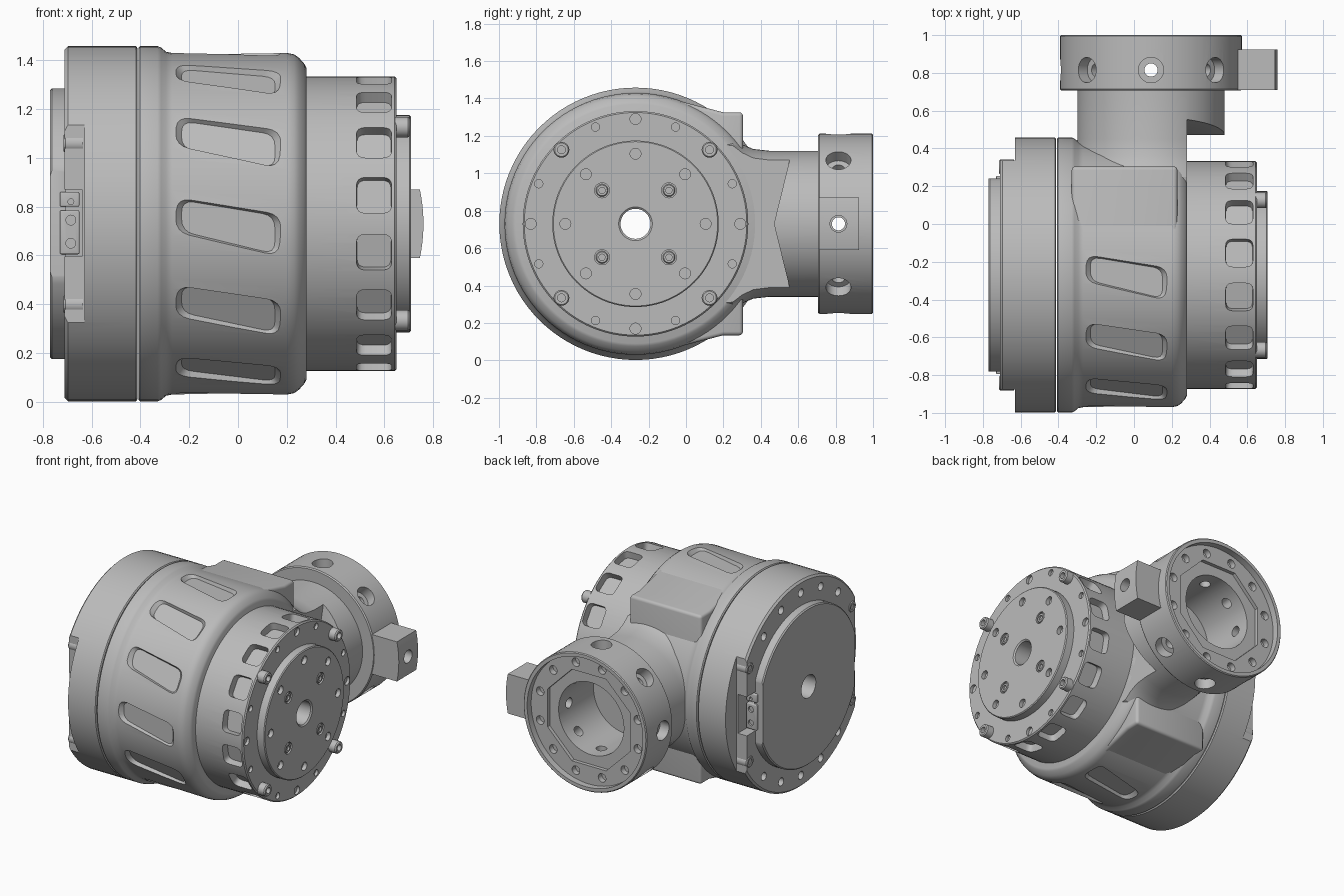
import bpy, bmesh
from math import pi, cos, sin, radians, sqrt
from mathutils import Matrix, Vector

cube = bpy.data.objects.get("Cube")
if cube:
    bpy.data.objects.remove(cube)

grey = bpy.data.materials.new("machined_grey")
grey.use_nodes = True
grey.diffuse_color = (0.5, 0.5, 0.5, 1)
grey.node_tree.nodes["Principled BSDF"].inputs["Base Color"].default_value = (0.5, 0.5, 0.5, 1)


def frame(origin, x, y, z):
    m = Matrix((x, y, z)).transposed().to_4x4()
    m.translation = origin
    return m


# Local z is the turning axis; angle 0 points up
MOTOR = frame((0, -0.27, 0.73), (0, 0, 1), (0, -1, 0), (1, 0, 0))
REAR = MOTOR @ Matrix.Rotation(pi, 4, 'Y')
ARM = frame((0.09, 0, 0.73), (0, 0, 1), (1, 0, 0), (0, 1, 0))
SIDE = frame((0, 0, 0), (0, 1, 0), (0, 0, 1), (1, 0, 0))
# Maps a prism outline (axial, tangential) to stand outward along the radius
RADIAL = frame((0, 0, 0), (0, 0, 1), (0, -1, 0), (1, 0, 0))


def spun(base, angle):
    return base @ Matrix.Rotation(radians(angle), 4, 'Z')


def at(base, angle, r):
    return spun(base, angle) @ Matrix.Translation((r, 0, 0))


def lathe(bm, profile, m, n=96):
    """Turn (axial, radius) points about local z."""
    rings = [[bm.verts.new(m @ Vector((r * cos(2 * pi * i / n), r * sin(2 * pi * i / n), a)))
              for a, r in profile] for i in range(n)]
    count = len(profile)
    last = count - 1 if profile[0][1] == 0 else count
    for i in range(n):
        p, q = rings[i], rings[(i + 1) % n]
        for j in range(last):
            k = (j + 1) % count
            bm.faces.new((p[j], p[k], q[k], q[j]))
    bmesh.ops.remove_doubles(bm, verts=[v for ring in rings for v in ring], dist=1e-6)


def rod(bm, m, a, b, r, n=24):
    lathe(bm, [(a, 0), (a, r), (b, r), (b, 0)], m, n)


def rounded(points, r):
    """Round each corner of an outline."""
    pts, out = [Vector(p) for p in points], []
    for i, p in enumerate(pts):
        a = p + (pts[i - 1] - p).normalized() * r
        b = p + (pts[(i + 1) % len(pts)] - p).normalized() * r
        for t in (0, 0.25, 0.5, 0.75, 1):
            out.append(a * (1 - t) ** 2 + p * 2 * t * (1 - t) + b * t * t)
    return out


def prism(bm, outline, a, b, m, taper=1.0):
    """Extrude an outline along local z; taper shrinks the start."""
    mid = sum((Vector(p) for p in outline), Vector((0, 0))) / len(outline)
    low = [bm.verts.new(m @ (mid + (Vector(p) - mid) * taper).to_3d() + m.to_3x3() @ Vector((0, 0, a)))
           for p in outline]
    top = [bm.verts.new(m @ Vector((p[0], p[1], b))) for p in outline]
    bm.faces.new(low[::-1])
    bm.faces.new(top)
    for i in range(len(low)):
        j = (i + 1) % len(low)
        bm.faces.new((low[i], low[j], top[j], top[i]))


def side_boxes(bm, x, depth, z):
    """Matching boxes on the front and back, measured from the motor axis."""
    for s in (-1, 1):
        y0, y1 = sorted(-0.27 + s * d for d in depth)
        prism(bm, [(y0, z[0]), (y1, z[0]), (y1, z[1]), (y0, z[1])], x[0], x[1], SIDE)


def mesh_object(name, build):
    bm = bmesh.new()
    build(bm)
    bmesh.ops.recalc_face_normals(bm, faces=bm.faces)
    mesh = bpy.data.meshes.new(name)
    bm.to_mesh(mesh)
    bm.free()
    ob = bpy.data.objects.new(name, mesh)
    bpy.context.collection.objects.link(ob)
    return ob


def part(name, build, cuts=(), bevel=0):
    ob = mesh_object(name, build)
    ob.data.materials.append(grey)
    bpy.ops.object.select_all(action='DESELECT')
    ob.select_set(True)
    bpy.context.view_layer.objects.active = ob
    if bevel:
        mod = ob.modifiers.new("soft_edges", 'BEVEL')
        mod.width, mod.segments = bevel, 3
        bpy.ops.object.modifier_apply(modifier=mod.name)
    for cut in cuts:
        cutter = mesh_object(name + "_cutter", cut)
        cutter.hide_render = True
        mod = ob.modifiers.new("cuts", 'BOOLEAN')
        mod.object, mod.operation, mod.solver = cutter, 'DIFFERENCE', 'EXACT'
        bpy.ops.object.modifier_apply(modifier=mod.name)
        bpy.data.objects.remove(cutter)
    bpy.ops.object.shade_smooth_by_angle(angle=radians(30))


def turned(name, profile, m, *cuts):
    part(name, lambda bm: lathe(bm, profile, m), cuts)


def screw(name, m, radius, base, height):
    top, floor = base + height, base + height - 0.03
    turned(name, [(base, 0), (base, radius), (top - 0.008, radius), (top, radius * 0.85),
                  (top, radius * 0.5), (floor, radius * 0.5), (floor, 0)], m)


# Rear cap: flats front and back, connector pockets, rim holes
def cap_flats(bm):
    side_boxes(bm, (-0.9, -0.63), (0.605, 0.9), (-0.2, 1.7))


def cap_pockets(bm):
    side_boxes(bm, (-0.8, -0.64), (0.48, 0.7), (0.595, 0.87))


def cap_holes(bm):
    for a in (-40, -20, 0, 20, 40, 140, 160, 180, 200, 220):
        rod(bm, at(MOTOR, a, 0.645), -0.8, -0.67, 0.028)


turned("rear_cap", [(-0.71, 0.08), (-0.71, 0.715), (-0.697, 0.728), (-0.418, 0.728),
                    (-0.412, 0.72), (-0.412, 0.08)], MOTOR, cap_flats, cap_pockets, cap_holes)


def plate_flats(bm):
    side_boxes(bm, (-0.9, -0.6), (0.51, 0.8), (0, 1.5))


turned("rear_plate", [(-0.77, 0.08), (-0.77, 0.547), (-0.762, 0.555), (-0.705, 0.555),
                      (-0.705, 0.08)], MOTOR, plate_flats)
for a in (60, 120, 240, 300):
    screw("rear_corner_screw", at(REAR, a, 0.66), 0.04, 0.635, 0.08)


# Connector sockets in the pockets
def socket_holes(bm):
    for s in (-1, 1):
        for z, r in ((0.65, 0.02), (0.745, 0.02), (0.82, 0.012)):
            m = frame((-0.685, -0.27, z), (1, 0, 0), (0, 0, -s), (0, s, 0))
            rod(bm, m, 0.51, 0.6, r)


def sockets(bm):
    side_boxes(bm, (-0.73, -0.65), (0.47, 0.525), (0.605, 0.785))
    side_boxes(bm, (-0.73, -0.65), (0.47, 0.525), (0.8, 0.86))


part("connector_sockets", sockets, [socket_holes], 0.006)


# Main housing with slanted grip recesses round the front
def housing_slots(bm):
    slot = rounded([(-0.265, -0.035), (0.185, -0.145), (0.185, 0.04), (-0.265, 0.115)], 0.06)
    for a in range(0, 181, 30):
        prism(bm, slot, 0.674, 0.71, spun(MOTOR, a) @ RADIAL, 0.85)


turned("main_housing", [(-0.408, 0.08), (-0.408, 0.72), (-0.402, 0.728), (-0.33, 0.728),
                        (-0.315, 0.722), (-0.295, 0.705), (-0.27, 0.70), (0.2, 0.70),
                        (0.23, 0.694), (0.25, 0.68), (0.272, 0.655), (0.28, 0.64), (0.28, 0.08)],
       MOTOR, housing_slots)


# Output flange with a ring of square pockets
def flange_cuts(bm):
    window = rounded([(0.48, -0.08), (0.635, -0.08), (0.635, 0.08), (0.48, 0.08)], 0.04)
    for i in range(16):
        prism(bm, window, 0.55, 0.7, spun(MOTOR, 11.25 + 22.5 * i) @ RADIAL, 0.9)
        if i % 4 != 2:
            rod(bm, at(MOTOR, 22.5 * i, 0.56), 0.63, 0.7, 0.029 if i % 4 == 0 else 0.022)


turned("output_flange", [(0.27, 0.08), (0.27, 0.603), (0.642, 0.603), (0.65, 0.595),
                         (0.65, 0.08)], MOTOR, flange_cuts)


def hub_holes(bm):
    for a in range(0, 360, 45):
        rod(bm, at(MOTOR, a, 0.375), 0.68, 0.75, 0.029)
    for a in range(45, 360, 90):
        rod(bm, at(MOTOR, a, 0.253), 0.695, 0.75, 0.04)


turned("output_hub", [(0.645, 0.08), (0.645, 0.445), (0.702, 0.445), (0.708, 0.439),
                      (0.708, 0.09), (0.70, 0.08)], MOTOR, hub_holes)
for a in range(45, 360, 90):
    screw("flange_screw", at(MOTOR, a, 0.56), 0.042, 0.64, 0.065)
    screw("hub_screw", at(MOTOR, a, 0.253), 0.033, 0.68, 0.026)


# Mounting block behind the housing
def block(bm):
    half = [(-0.05, 1.39), (0.2, 1.326), (0.305, 1.326)]
    prism(bm, half + [(y, 1.46 - z) for y, z in reversed(half)], -0.33, 0.23, SIDE)


part("mounting_block", block, (), 0.02)


# Neck, trimmed beside the flange by a notched wedge
def neck_wedge(bm):
    prism(bm, [(-0.2, 0.2), (0.6, 0.2), (0.47, 0.73), (0.6, 1.26), (-0.2, 1.26)], 0.28, 1, SIDE)


turned("arm_neck", [(0.1, 0), (0.1, 0.47), (0.25, 0.46), (0.3, 0.425), (0.36, 0.4), (0.45, 0.39),
                    (0.71, 0.39), (0.71, 0.255), (0.54, 0.255), (0.54, 0)], ARM, neck_wedge)


# Arm ring with counterbored side holes and a bolt circle
def ring_holes(bm):
    for a in range(0, 360, 45):
        m = spun(ARM, a) @ Matrix.Translation((0, 0, 0.815)) @ RADIAL
        lathe(bm, [(0.2, 0), (0.2, 0.035), (0.41, 0.035), (0.41, 0.067), (0.6, 0.067), (0.6, 0)], m, 32)
    for a in range(15, 360, 30):
        rod(bm, at(ARM, a, 0.395), 0.915, 1.05, 0.03)


def ring_recess(bm):
    rod(bm, spun(ARM, 22.5), 0.93, 1.05, 0.35, 8)


turned("arm_ring", [(0.706, 0.255), (0.706, 0.475), (0.714, 0.482), (0.994, 0.482), (1.0, 0.476),
                    (1.0, 0.452), (0.955, 0.452), (0.955, 0.255)], ARM, ring_holes, ring_recess)


# Side lug on the ring, with a curved end
def lug(bm):
    steps = [0.14 * i / 6 for i in range(-6, 7)]
    arc = [(t, sqrt(0.67 ** 2 - t * t)) for t in steps]
    prism(bm, [(0.14, 0.44), (-0.14, 0.44)][::-1] + arc[::-1], 0.71, 0.925, ARM)


def lug_hole(bm):
    rod(bm, SIDE @ Matrix.Translation((0.815, 0.73, 0)), 0.4, 0.9, 0.045)


part("side_lug", lug, [lug_hole])
